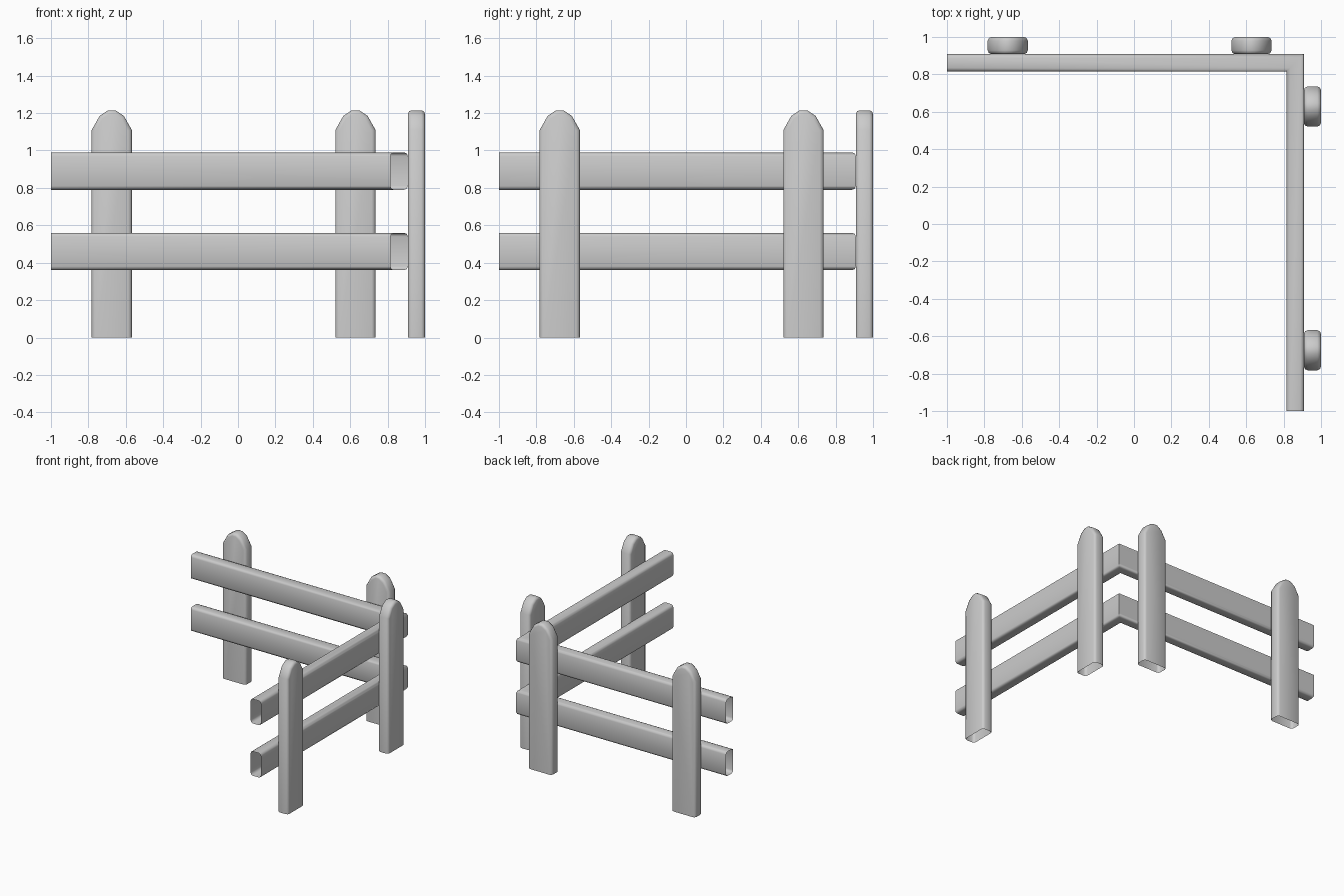
import bpy, bmesh, math

if "Cube" in bpy.data.objects:
    bpy.data.objects.remove(bpy.data.objects["Cube"])


def finish(name, bm):
    bmesh.ops.recalc_face_normals(bm, faces=bm.faces)
    mesh = bpy.data.meshes.new(name)
    bm.to_mesh(mesh)
    bm.free()
    ob = bpy.data.objects.new(name, mesh)
    bpy.context.collection.objects.link(ob)
    bpy.ops.object.select_all(action='DESELECT')
    ob.select_set(True)
    bpy.context.view_layer.objects.active = ob
    bpy.ops.object.shade_smooth_by_angle(angle=math.radians(60))
    return ob


# Rail: rounded hollow section swept round the mitred corner, ends open
def rail(name, z0, z1, inner=0.815, outer=0.908, r=0.02, seg=2):
    section = []
    corners = [(outer - r, z1 - r), (inner + r, z1 - r),
               (inner + r, z0 + r), (outer - r, z0 + r)]
    for k, (c, z) in enumerate(corners):
        for s in range(seg + 1):
            a = math.pi / 2 * (k + s / seg)
            section.append((c + r * math.cos(a), z + r * math.sin(a)))
    bm = bmesh.new()
    rings = [[bm.verts.new((-1, c, z)) for c, z in section],
             [bm.verts.new((c, c, z)) for c, z in section],
             [bm.verts.new((c, -1, z)) for c, z in section]]
    n = len(section)
    for a, b in zip(rings, rings[1:]):
        for i in range(n):
            j = (i + 1) % n
            bm.faces.new((a[i], a[j], b[j], b[i]))
    return finish(name, bm)


# Picket: faceted round top, softened edges, open foot
def picket(name, centre, on_side, near=0.908, far=1.0):
    half = [(0.107, 0), (0.107, 1.11), (0.065, 1.185), (0.02, 1.215)]
    outline = half + [(-w, z) for w, z in reversed(half)]
    bm = bmesh.new()
    rings = []
    for d in (near, far):
        rings.append([bm.verts.new((d, centre + w, z) if on_side
                                   else (centre + w, d, z)) for w, z in outline])
    a, b = rings
    caps = [bm.faces.new(a), bm.faces.new(b)]
    for i in range(len(outline) - 1):
        bm.faces.new((a[i], a[i + 1], b[i + 1], b[i]))
    bmesh.ops.recalc_face_normals(bm, faces=bm.faces)
    rim = [e for f in caps for e in f.edges if len(e.link_faces) == 2]
    bmesh.ops.bevel(bm, geom=rim, offset=0.02, segments=2, profile=0.5,
                    affect='EDGES')
    return finish(name, bm)


rail("lower_rail", 0.36, 0.56)
rail("upper_rail", 0.79, 0.99)
for label, centre in (("outer", -0.675), ("corner", 0.628)):
    picket("back_picket_" + label, centre, False)
    picket("side_picket_" + label, centre, True)
